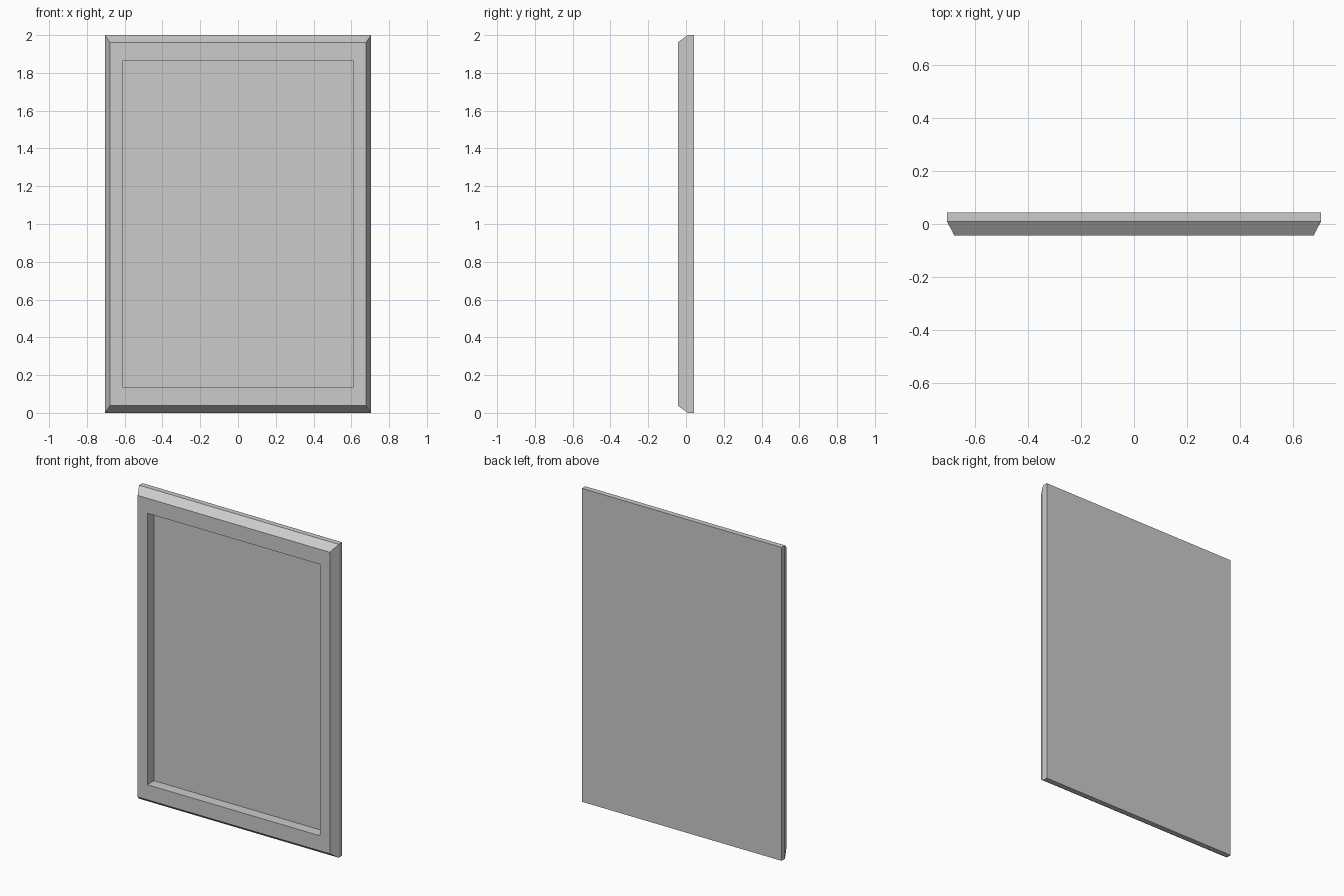
import bpy, bmesh

if "Cube" in bpy.data.objects:
    bpy.data.objects.remove(bpy.data.objects["Cube"])

# Rectangular rings from the back, over the bevelled rim, into the recess:
# (half width, half height, y)
RINGS = [
    (0.705, 1.000, 0.043),    # back edge
    (0.705, 1.000, 0.009),    # start of outer bevel
    (0.678, 0.962, -0.043),   # front face, outer edge
    (0.610, 0.866, -0.043),   # front face, inner edge
    (0.610, 0.866, 0.024),    # recessed panel edge
]

bm = bmesh.new()
loops = []
for w, h, y in RINGS:
    loops.append([bm.verts.new((sx * w, y, 1 + sz * h))
                  for sx, sz in ((-1, -1), (1, -1), (1, 1), (-1, 1))])

# Frame walls between neighbouring rings
for a, b in zip(loops, loops[1:]):
    for i in range(4):
        j = (i + 1) % 4
        bm.faces.new((a[i], a[j], b[j], b[i]))

# Flat back and recessed panel
bm.faces.new(loops[0])
bm.faces.new(loops[-1])
bmesh.ops.recalc_face_normals(bm, faces=bm.faces[:])

mesh = bpy.data.meshes.new("framed_panel")
bm.to_mesh(mesh)
bm.free()
bpy.context.collection.objects.link(bpy.data.objects.new("framed_panel", mesh))
